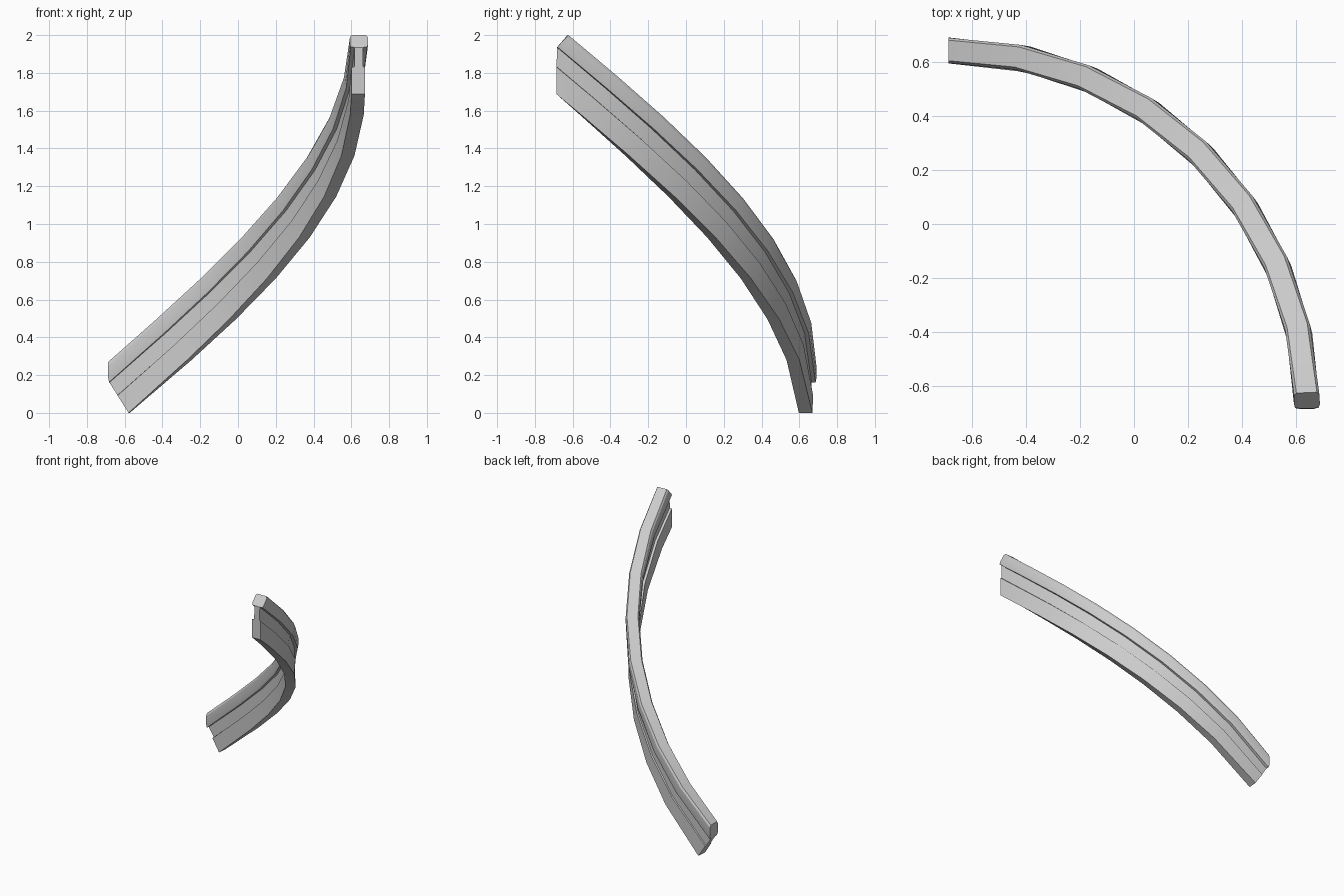
import bpy, bmesh
from math import sin, cos, radians

if "Cube" in bpy.data.objects:
    bpy.data.objects.remove(bpy.data.objects["Cube"])

# Quarter-turn helix the rail follows (angles in degrees)
CENTER, RADIUS, STEPS = (-0.687, -0.685), 1.33, 8
TOP_END, PITCH, BASE_Z, DEPTH = 87.4, 0.0198, 0.27, 0.365

# Cross-section rows from top to bottom: (depth below top, inner side, outer side)
rows = [
    (0.000, -0.040, 0.036),
    (0.018, -0.049, 0.045),
    (0.085, -0.050, 0.046),
    (0.112, -0.046, 0.041),
    (0.115, -0.026, 0.020),
    (0.219, -0.026, 0.020),
    (0.222, -0.043, 0.029),
    (DEPTH, -0.043, 0.029),
]


def rail_angle(k, depth):
    """Rings lean square to the slope; both ends are trimmed plumb."""
    if k == 0:
        return max(0.0, (depth - 0.10) / (DEPTH - 0.10) * 4.8)
    return min(90.0, TOP_END * k / STEPS + 8.0 * depth / DEPTH)


def rail_point(k, depth, side):
    a = rail_angle(k, depth)
    r = RADIUS + side
    return (CENTER[0] + r * sin(radians(a)),
            CENTER[1] + r * cos(radians(a)),
            BASE_Z + PITCH * a - depth)


bm = bmesh.new()
n = len(rows)
rings = []
for k in range(STEPS + 1):
    loop = [(d, o) for d, i, o in rows] + [(d, i) for d, i, o in reversed(rows)]
    rings.append([bm.verts.new(rail_point(k, d, s)) for d, s in loop])

# Long sides of the rail
for a, b in zip(rings, rings[1:]):
    for j in range(2 * n):
        m = (j + 1) % (2 * n)
        bm.faces.new((a[j], a[m], b[m], b[j]))

# End caps, filled row by row across the profile
for ring in (rings[0], rings[-1]):
    for j in range(n - 1):
        bm.faces.new((ring[j], ring[j + 1], ring[2 * n - 2 - j], ring[2 * n - 1 - j]))

bmesh.ops.recalc_face_normals(bm, faces=bm.faces[:])
mesh = bpy.data.meshes.new("curved_handrail")
bm.to_mesh(mesh)
bm.free()
rail = bpy.data.objects.new("curved_handrail", mesh)
bpy.context.collection.objects.link(rail)
bpy.context.view_layer.objects.active = rail
rail.select_set(True)
bpy.ops.object.shade_smooth_by_angle(angle=radians(30))
